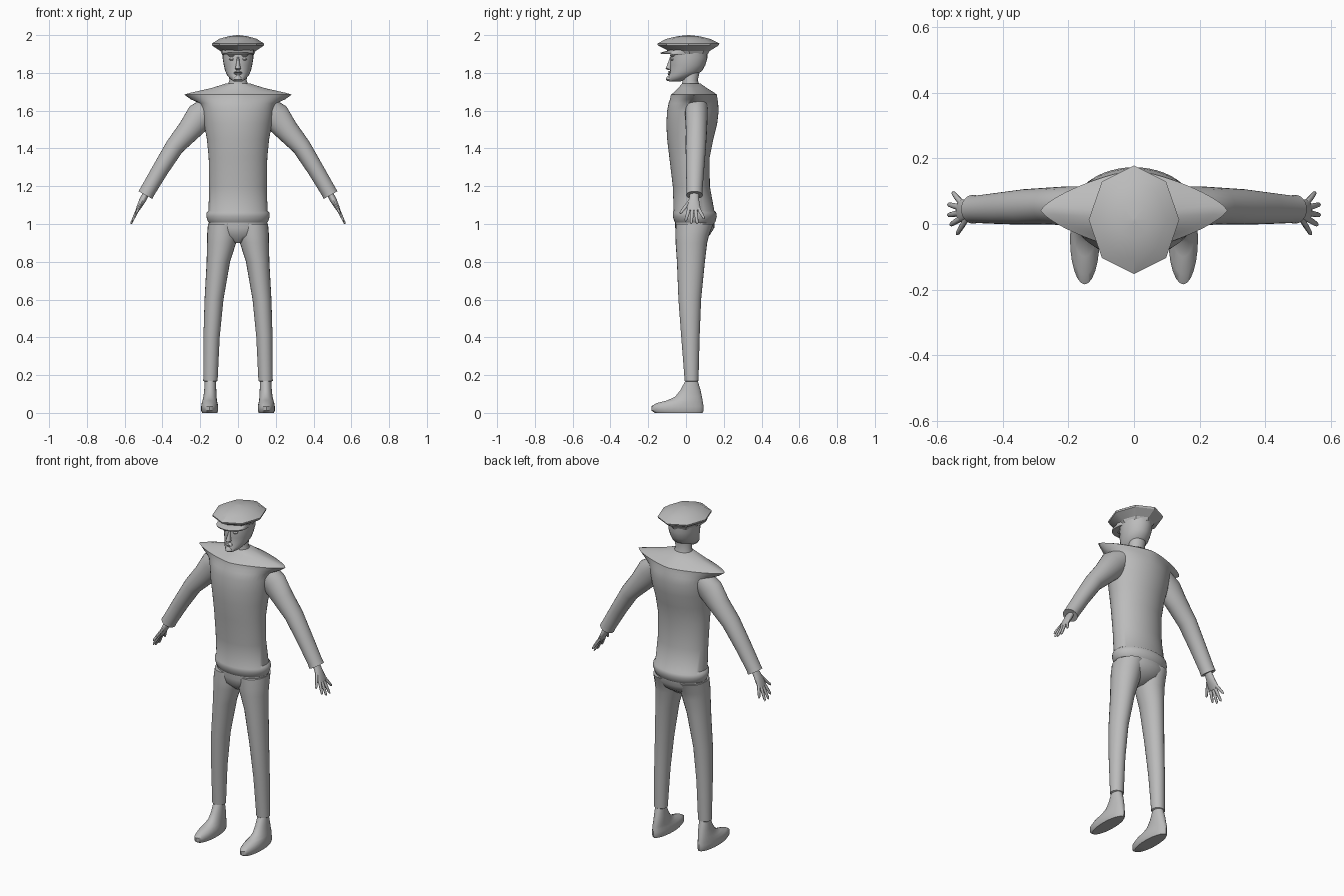
import bpy, bmesh, math
from mathutils import Vector as V

grey = bpy.data.materials.new("plain grey")
grey.diffuse_color = (0.5, 0.5, 0.5, 1)


def loft(name, rings, n=24, mirror=False, angle=40):
    """Skin a closed tube through rings of (centre, u axis, v axis, exponent)."""
    bm = bmesh.new()
    loops = []
    for c, u, v, p in rings:
        loop = []
        for i in range(n):
            a = 2 * math.pi * i / n
            s, t = math.cos(a), math.sin(a)
            k = (abs(s) ** p + abs(t) ** p) ** (-1 / p)
            loop.append(bm.verts.new(V(c) + V(u) * s * k + V(v) * t * k))
        loops.append(loop)
    for a, b in zip(loops, loops[1:]):
        for i in range(n):
            j = (i + 1) % n
            bm.faces.new((a[i], a[j], b[j], b[i]))
    bm.faces.new(loops[0][::-1])
    bm.faces.new(loops[-1])
    bmesh.ops.recalc_face_normals(bm, faces=bm.faces)
    me = bpy.data.meshes.new(name)
    bm.to_mesh(me)
    bm.free()
    me.materials.append(grey)
    ob = bpy.data.objects.new(name, me)
    bpy.context.collection.objects.link(ob)
    bpy.context.view_layer.objects.active = ob
    ob.select_set(True)
    bpy.ops.object.shade_smooth_by_angle(angle=math.radians(angle))
    ob.select_set(False)
    if mirror:
        ob.modifiers.new("Mirror", 'MIRROR').use_mirror_merge = False
    return ob


def level(z, rx, y0, y1, x=0, p=2):
    """Horizontal ring at height z reaching from y0 to y1."""
    return ((x, (y0 + y1) / 2, z), (rx, 0, 0), (0, (y1 - y0) / 2, 0), p)


def tube(points):
    """Rings across a path of (x, y, z, y radius, side radius)."""
    out = []
    for i, (x, y, z, ry, rs) in enumerate(points):
        a, b = points[max(i - 1, 0)], points[min(i + 1, len(points) - 1)]
        d = (V(b[:3]) - V(a[:3])).normalized()
        side = d.cross(V((0, 1, 0))).normalized()
        out.append(((x, y, z), side.cross(d) * ry, side * rs, 2))
    return out


# Sweater with hem roll and flared pointed collar
loft("sweater", [
    level(1.0, .145, -.05, .145), level(1.01, .158, -.06, .155),
    level(1.04, .168, -.07, .163), level(1.06, .166, -.07, .16),
    level(1.07, .156, -.065, .15), level(1.2, .153, -.07, .126),
    level(1.35, .155, -.088, .125), level(1.45, .165, -.1, .145),
    level(1.53, .18, -.104, .165), level(1.6, .19, -.1, .173),
    level(1.64, .205, -.092, .17, p=1.8), level(1.66, .25, -.085, .167, p=1.45),
    level(1.685, .285, -.08, .163, p=1.35), level(1.695, .25, -.065, .15, p=1.4),
    level(1.72, .14, -.04, .11, p=1.7), level(1.745, .06, -.02, .075)], n=48)

# Trousers
loft("trouser_seat", [
    level(1.03, .152, -.058, .15), level(.98, .158, -.057, .15),
    level(.94, .13, -.05, .125), level(.9, .03, -.01, .07)], n=32)
loft("trouser_leg", [
    level(1.0, .079, -.055, .145, .08), level(.94, .081, -.056, .122, .083),
    level(.9, .077, -.055, .112, .087), level(.8, .062, -.048, .1, .104),
    level(.6, .05, -.04, .08, .127), level(.4, .043, -.025, .072, .14),
    level(.17, .038, -.007, .066, .146), level(.165, .03, 0, .058, .146)],
    mirror=True)

# Shoes
loft("shoe", [
    level(0, .04, -.165, .088, .15), level(.012, .045, -.183, .093, .15),
    level(.035, .045, -.184, .093, .15), level(.052, .042, -.155, .09, .15),
    level(.066, .038, -.1, .088, .15), level(.085, .035, -.058, .084, .148),
    level(.12, .032, -.03, .077, .147), level(.17, .03, -.003, .062, .146)],
    mirror=True)

# Sleeves
loft("sleeve", tube([
    (.14, .055, 1.625, .06, .06), (.2, .055, 1.57, .06, .077),
    (.26, .055, 1.495, .056, .062), (.335, .052, 1.41, .054, .05),
    (.41, .048, 1.29, .048, .044), (.478, .045, 1.175, .042, .041),
    (.49, .045, 1.153, .044, .042), (.488, .045, 1.157, .03, .028)]), mirror=True)

# Palm, then fingers fanned along y
loft("palm", tube([
    (.482, .045, 1.17, .022, .016), (.503, .042, 1.13, .027, .018),
    (.524, .04, 1.09, .036, .013), (.534, .04, 1.07, .03, .009)]), n=16, mirror=True)
FINGERS = [("thumb", .02, 1.12, .508, -.032, 1.055, .54),
           ("index_finger", .018, 1.085, .526, -.003, 1.015, .56),
           ("middle_finger", .034, 1.08, .53, .027, 1.0, .567),
           ("ring_finger", .05, 1.08, .53, .06, 1.0, .567),
           ("little_finger", .064, 1.085, .526, .097, 1.028, .553)]
for name, y0, z0, x0, y1, z1, x1 in FINGERS:
    a, b = V((x0, y0, z0)), V((x1, y1, z1))
    pts = [(*a.lerp(b, t), r, r * .85)
           for t, r in ((0, .01), (.5, .009), (.9, .007), (1, .003))]
    loft(name, tube(pts), n=10, mirror=True)

# Neck and head
loft("neck", [level(1.72, .06, -.025, .08), level(1.76, .046, -.018, .062),
              level(1.84, .05, -.02, .08)])
loft("head", [
    level(1.755, .022, -.09, -.03), level(1.765, .038, -.098, .005),
    level(1.785, .056, -.092, .045), level(1.81, .068, -.084, .085),
    level(1.84, .075, -.085, .102), level(1.88, .082, -.083, .114),
    level(1.93, .08, -.078, .112)])

# Facial features
loft("nose", [level(1.815, .01, -.094, -.07), level(1.822, .015, -.108, -.07),
              level(1.85, .009, -.097, -.07), level(1.885, .007, -.085, -.06)], n=12)
loft("lips", [level(1.79, .012, -.095, -.07), level(1.796, .022, -.097, -.07),
              level(1.8, .024, -.09, -.06), level(1.804, .02, -.096, -.07),
              level(1.809, .01, -.092, -.07)], n=16)
loft("chin", [level(1.756, .014, -.098, -.05), level(1.764, .023, -.106, -.05),
              level(1.776, .021, -.104, -.05), level(1.786, .012, -.094, -.05)], n=16)
loft("eye", [level(1.866, .007, -.079, -.06, .033), level(1.872, .014, -.083, -.06, .033),
             level(1.879, .007, -.08, -.06, .033)], n=12, mirror=True)
loft("brow", [level(1.888, .014, -.081, -.055, .034), level(1.893, .02, -.086, -.05, .034),
              level(1.9, .016, -.081, -.05, .034)], n=12, mirror=True)

# Eight panelled cap and its peak
loft("cap", [
    level(1.9, .084, -.08, .116), level(1.915, .092, -.09, .124),
    level(1.945, .137, -.148, .172), level(1.955, .138, -.152, .178),
    level(1.98, .1, -.105, .128), level(1.994, .05, -.045, .07),
    level(2.0, .004, .008, .016)], n=8, angle=25)
loft("cap_peak", [
    ((0, -.045, 1.897), (.085, 0, 0), (0, -.088, .004), 2.3),
    ((0, -.045, 1.905), (.087, 0, 0), (0, -.09, .002), 2.3),
    ((0, -.03, 1.92), (.084, 0, 0), (0, -.06, 0), 2)], n=24)
